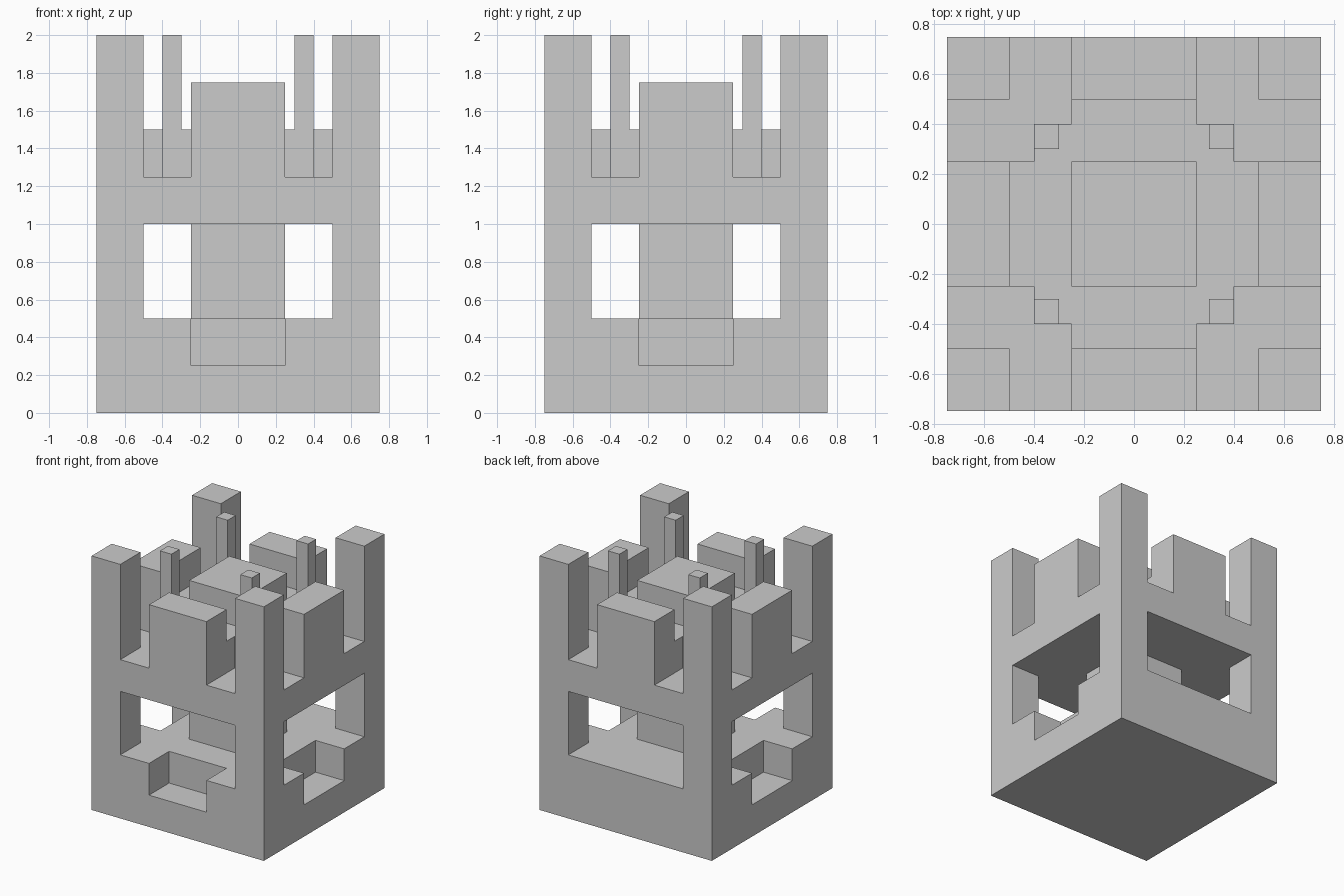
import bpy, bmesh

if "Cube" in bpy.data.objects:
    bpy.data.objects.remove(bpy.data.objects["Cube"])


def box(name, lo, hi, turns=0):
    """Axis-aligned box, turned about z in exact quarter turns."""
    bm = bmesh.new()
    bmesh.ops.create_cube(bm, size=1)
    for v in bm.verts:
        x, y, z = (h if c > 0 else l for c, l, h in zip(v.co, lo, hi))
        for _ in range(turns):
            x, y = -y, x
        v.co = (x, y, z)
    bmesh.ops.recalc_face_normals(bm, faces=bm.faces)
    mesh = bpy.data.meshes.new(name)
    bm.to_mesh(mesh)
    bm.free()
    ob = bpy.data.objects.new(name, mesh)
    bpy.context.collection.objects.link(ob)
    return ob


# Solid tower block
tower = box("castle_tower", (-0.75, -0.75, 0), (0.75, 0.75, 2))
bpy.context.view_layer.objects.active = tower

# Openings of the front side; each is repeated on all four sides
OUT, TOP = -0.9, 2.2
openings = {
    # window around the central pillar
    "window": ((-0.5, OUT, 0.5), (0.5, -0.25, 1.0)),
    # notch in the window sill
    "sill_notch": ((-0.25, OUT, 0.25), (0.25, -0.5, 0.6)),
    # gaps between corner posts and merlons
    "left_gap": ((-0.5, OUT, 1.25), (-0.25, -0.4, TOP)),
    "right_gap": ((0.25, OUT, 1.25), (0.5, -0.4, TOP)),
    # space above merlons and central block
    "crown_space": ((-0.3, OUT, 1.75), (0.3, 0.1, TOP)),
    # channel between merlon and central block
    "channel": ((-0.3, -0.5, 1.5), (0.3, -0.25, 2.1)),
}

for name, (lo, hi) in openings.items():
    for side in range(4):
        cutter = box(name + "_cutter", lo, hi, side)
        cutter.hide_render = True
        mod = tower.modifiers.new(name, 'BOOLEAN')
        mod.operation = 'DIFFERENCE'
        mod.solver = 'EXACT'
        mod.object = cutter
        bpy.ops.object.modifier_apply(modifier=mod.name)
        bpy.data.objects.remove(cutter)

# Clean flat faces
bm = bmesh.new()
bm.from_mesh(tower.data)
bmesh.ops.remove_doubles(bm, verts=bm.verts, dist=1e-4)
bmesh.ops.dissolve_limit(bm, angle_limit=0.01, verts=bm.verts, edges=bm.edges)
bm.to_mesh(tower.data)
bm.free()
